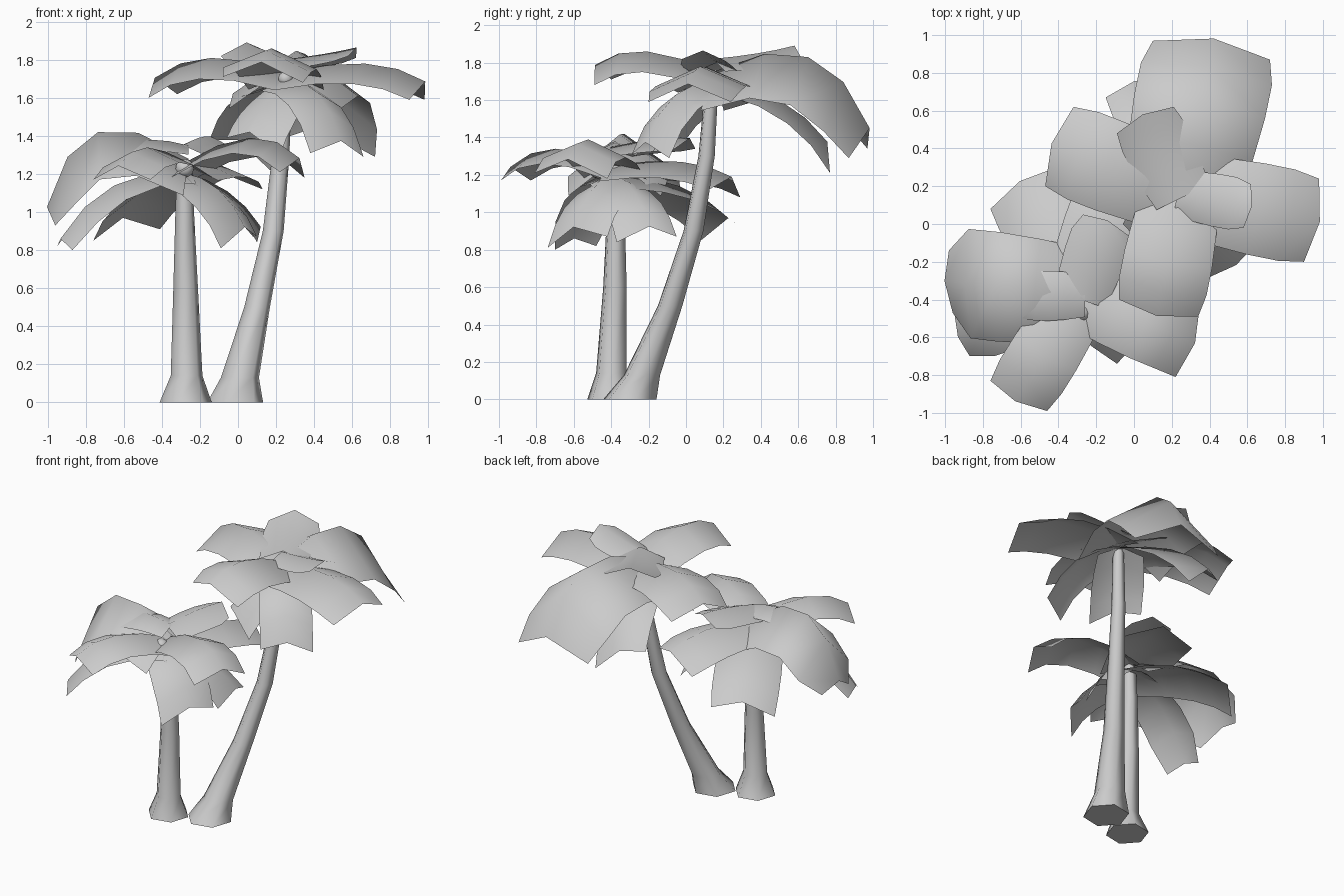
import bpy, bmesh, math
from mathutils import Vector

cube = bpy.data.objects.get("Cube")
if cube:
    bpy.data.objects.remove(cube, do_unlink=True)

# One plain grey for everything
GREY = (0.6, 0.6, 0.6, 1.0)
grey = bpy.data.materials.new("plain_grey")
grey.use_nodes = True
grey.diffuse_color = GREY
shader = next(n for n in grey.node_tree.nodes if n.type == "BSDF_PRINCIPLED")
shader.inputs["Base Color"].default_value = GREY
shader.inputs["Roughness"].default_value = 0.8


def finish(bm, name, angle):
    """Turn a bmesh into a shaded, coloured object."""
    mesh = bpy.data.meshes.new(name)
    bm.to_mesh(mesh)
    bm.free()
    obj = bpy.data.objects.new(name, mesh)
    bpy.context.collection.objects.link(obj)
    mesh.materials.append(grey)
    bpy.ops.object.select_all(action="DESELECT")
    obj.select_set(True)
    bpy.context.view_layer.objects.active = obj
    bpy.ops.object.shade_smooth_by_angle(angle=math.radians(angle))
    return obj


def make_trunk(name, rings, sides=6):
    """Loft a trunk through rings given as x, y, z, radius."""
    bm = bmesh.new()
    loops = []
    for x, y, z, r in rings:
        angles = [math.tau * i / sides + 0.2 for i in range(sides)]
        loops.append([bm.verts.new((x + r * math.cos(a), y + r * math.sin(a), z))
                      for a in angles])
    for low, high in zip(loops, loops[1:]):
        for i in range(sides):
            j = (i + 1) % sides
            bm.faces.new((low[i], low[j], high[j], high[i]))
    bm.faces.new(loops[0][::-1])
    bm.faces.new(loops[-1])
    return finish(bm, name, 65)


def make_leaf(name, crown, corner_a, corner_b, ridge,
              bulge=1.1, reach=0.66, lift=0.0, fold=1.0):
    """Arched blade from the crown to a tip edge; ridge is its height halfway."""
    a, b = Vector(corner_a), Vector(corner_b)
    middle = (a + b) / 2
    out = (middle - crown).to_2d().normalized().to_3d()
    side = Vector((-out.y, out.x, 0))
    half = (a - b) / 2
    if half.dot(side) < 0:
        half = -half
    width = half.length
    sag = 0.43 * width
    point = out * 0.2 * width
    root = crown - out * 0.02 + Vector((0, 0, lift))
    tip = middle + point + Vector((0, 0, sag))
    bend = root.lerp(tip, reach)
    bend.z = 2 * ridge - (root.z + tip.z) / 2

    # Each row: share of the width, and how deeply the sides fold down
    profile = [(0.85 * bulge, fold), (0.95 * bulge, fold), (bulge, fold),
               (bulge, fold), (1.0, 1.0)]
    bm = bmesh.new()
    rows = []
    for i, (swell, depth) in enumerate(profile):
        t = i / (len(profile) - 1)
        spine = root * (1 - t) ** 2 + bend * 2 * t * (1 - t) + tip * t * t
        across = (side * width).lerp(half, t) * swell
        drop = Vector((0, 0, -sag * swell * depth)) - point * t
        rows.append([bm.verts.new(p) for p in
                     (spine - across + drop, spine, spine + across + drop)])
    for near, far in zip(rows, rows[1:]):
        for j in range(2):
            bm.faces.new((near[j], far[j], far[j + 1], near[j + 1]))
    return finish(bm, name, 70)


def make_nut(name, place, radius):
    bm = bmesh.new()
    bmesh.ops.create_icosphere(bm, subdivisions=2, radius=radius)
    bmesh.ops.translate(bm, verts=bm.verts, vec=place)
    return finish(bm, name, 60)


# Trunks
make_trunk("short_trunk", [
    (-.275, -.395, 0, .14), (-.27, -.40, .14, .085), (-.275, -.38, .6, .066),
    (-.28, -.375, 1.0, .05), (-.28, -.38, 1.25, .042)])
make_trunk("tall_trunk", [
    (-.015, -.30, 0, .15), (.01, -.235, .13, .102), (.1, -.085, .5, .069),
    (.185, .04, .9, .056), (.225, .11, 1.3, .046), (.25, .14, 1.71, .036)])

# Leaves: two tip corners, the ridge height halfway along, then
# optional side bulge, reach of the bend, lift of the root and side fold
short_leaves = [
    ((-.98, -.14, .98), (-.96, -.47, .93), 1.42, 1.75, .78, .03, 1.8),
    ((-.95, -.48, .82), (-.87, -.70, .80), 1.14, 1.35, .66, -.04),
    ((-.76, -.83, 1.17), (-.46, -.99, 1.17), 1.34),
    ((.22, -.81, 1.21), (.35, -.42, 1.18), 1.39, 1.0),
    ((-.09, -.74, .81), (.10, -.42, .87), 1.12, 1.0, .66, -.04),
    ((.10, -.37, .84), (.08, -.05, .87), 1.11, 1.0, .66, -.04),
    ((-.76, .08, .85), (-.41, .30, .91), 1.14, 1.05, .66, -.04),
    ((-.25, .29, 1.08), (.13, .12, 1.12), 1.27),
    ((-.27, .05, 1.34), (-.03, -.06, 1.34), 1.39, 1.25, .6, .1),
    ((-.59, -.50, 1.29), (-.58, -.26, 1.31), 1.38, 1.1, .6, .1),
]
tall_leaves = [
    ((.10, .97, 1.34), (.72, .87, 1.29), 1.83, 1.12, .72, .02, 1.6),
    ((-.15, .67, 1.38), (.18, .77, 1.21), 1.60, 1.0, .66, -.03),
    ((-.08, -.40, 1.71), (.34, -.49, 1.68), 1.86),
    ((.38, -.29, 1.31), (.66, -.09, 1.29), 1.63, 1.0, .66, -.03),
    ((-.47, .20, 1.60), (-.32, .62, 1.62), 1.81),
    ((-.06, .0, 1.39), (.22, -.19, 1.30), 1.57, 1.0, .66, -.03),
    ((.98, .24, 1.59), (.90, -.20, 1.59), 1.78),
    ((.62, .21, 1.81), (.58, -.02, 1.82), 1.83, 1.2, .6, .07),
    ((-.09, .48, 1.82), (.21, .62, 1.82), 1.85, 1.1, .6, .09),
]
crowns = {
    "short": (Vector((-.28, -.38, 1.25)), short_leaves),
    "tall": (Vector((.25, .16, 1.73)), tall_leaves),
}
for tree, (crown, leaves) in crowns.items():
    for number, leaf in enumerate(leaves, 1):
        make_leaf(f"{tree}_leaf_{number}", crown, *leaf)

# Nuts tucked under the crowns
make_nut("short_nut", (-.28, -.47, 1.23), .05)
make_nut("tall_nut", (.25, .07, 1.70), .04)
